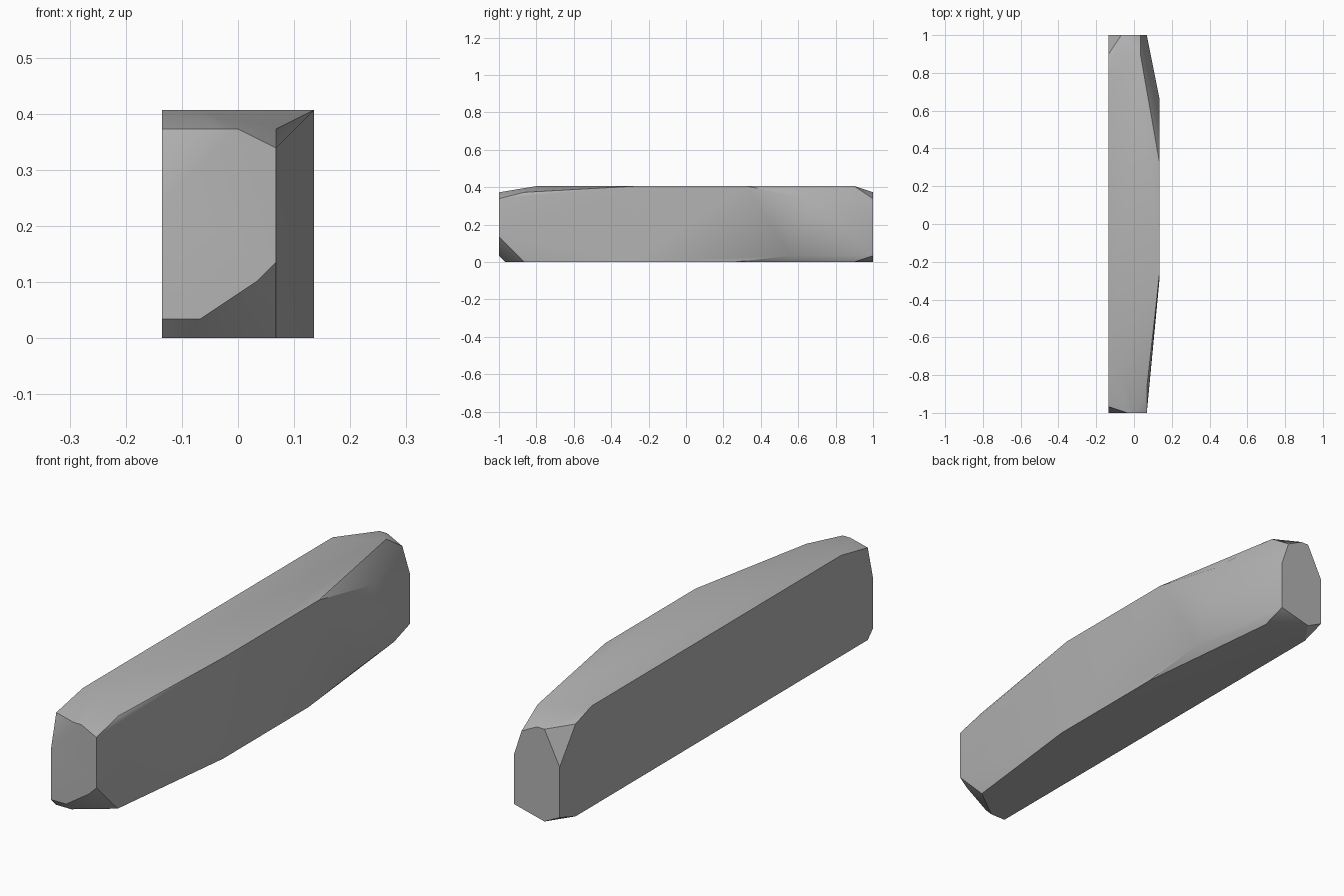
import bpy
import bmesh
import math

if "Cube" in bpy.data.objects:
    bpy.data.objects.remove(bpy.data.objects["Cube"], do_unlink=True)

# Dimensions are counted in grid cells: x from the centre line,
# y from the front end, z from the ground
LENGTH = 59
HEIGHT = 12
CELL = 2 / LENGTH

# Chamfered end caps, as x and z
front_cap = [(-4, 1), (-2, 1), (1, 3), (2, 4), (2, 10), (0, 11), (-1, 11), (-4, 7)]
back_cap = [(-4, 1), (-2, 0), (2, 1), (2, 7), (1, 10), (-1, 11), (-2, 11), (-4, 7)]

# Outlines of the flat top and flat underside, as x and y
top_outline = [(-4, 6), (-2, 6), (4, 22), (4, 39), (1, 56), (-4, 53)]
bottom_outline = [(-4, 1), (-2, 1), (2, 4), (4, 21), (4, 37), (2, 56), (-4, 56)]

# Corners where the chamfers meet the long sides
flat_side_corners = [(-4, 1, 11), (-4, 56, 11)]
bowed_side_corners = [(1, 4, 11), (2, 4, 11), (4, 43, 11), (4, 49, 10), (4, 46, 1)]


def make_material(name, color):
    material = bpy.data.materials.new(name)
    material.use_nodes = True
    material.diffuse_color = color
    shader = material.node_tree.nodes["Principled BSDF"]
    shader.inputs["Base Color"].default_value = color
    return material


def make_faceted_block(name, corners, material):
    """Wrap a closed faceted skin around the given corners."""
    bm = bmesh.new()
    for x, y, z in corners:
        bm.verts.new((x * CELL, (y - LENGTH / 2) * CELL, z * CELL))
    hull = bmesh.ops.convex_hull(bm, input=bm.verts)
    unused = {v for v in hull["geom_interior"] if isinstance(v, bmesh.types.BMVert)}
    bmesh.ops.delete(bm, geom=list(unused), context="VERTS")
    bmesh.ops.dissolve_limit(bm, angle_limit=math.radians(1),
                             verts=bm.verts, edges=bm.edges)
    bmesh.ops.recalc_face_normals(bm, faces=bm.faces)
    mesh = bpy.data.meshes.new(name)
    bm.to_mesh(mesh)
    bm.free()
    mesh.materials.append(material)
    block = bpy.data.objects.new(name, mesh)
    bpy.context.collection.objects.link(block)
    return block


# Gather the corners of the block, section by section
corners = [(x, 0, z) for x, z in front_cap]
corners += [(x, LENGTH, z) for x, z in back_cap]
corners += [(x, y, HEIGHT) for x, y in top_outline]
corners += [(x, y, 0) for x, y in bottom_outline]
corners += flat_side_corners + bowed_side_corners

stone_grey = make_material("stone_grey", (0.45, 0.45, 0.45, 1))
block = make_faceted_block("stone_block", corners, stone_grey)

# Soften shallow facets, keep the chamfer edges crisp
bpy.ops.object.select_all(action="DESELECT")
block.select_set(True)
bpy.context.view_layer.objects.active = block
bpy.ops.object.shade_smooth_by_angle(angle=math.radians(30))
